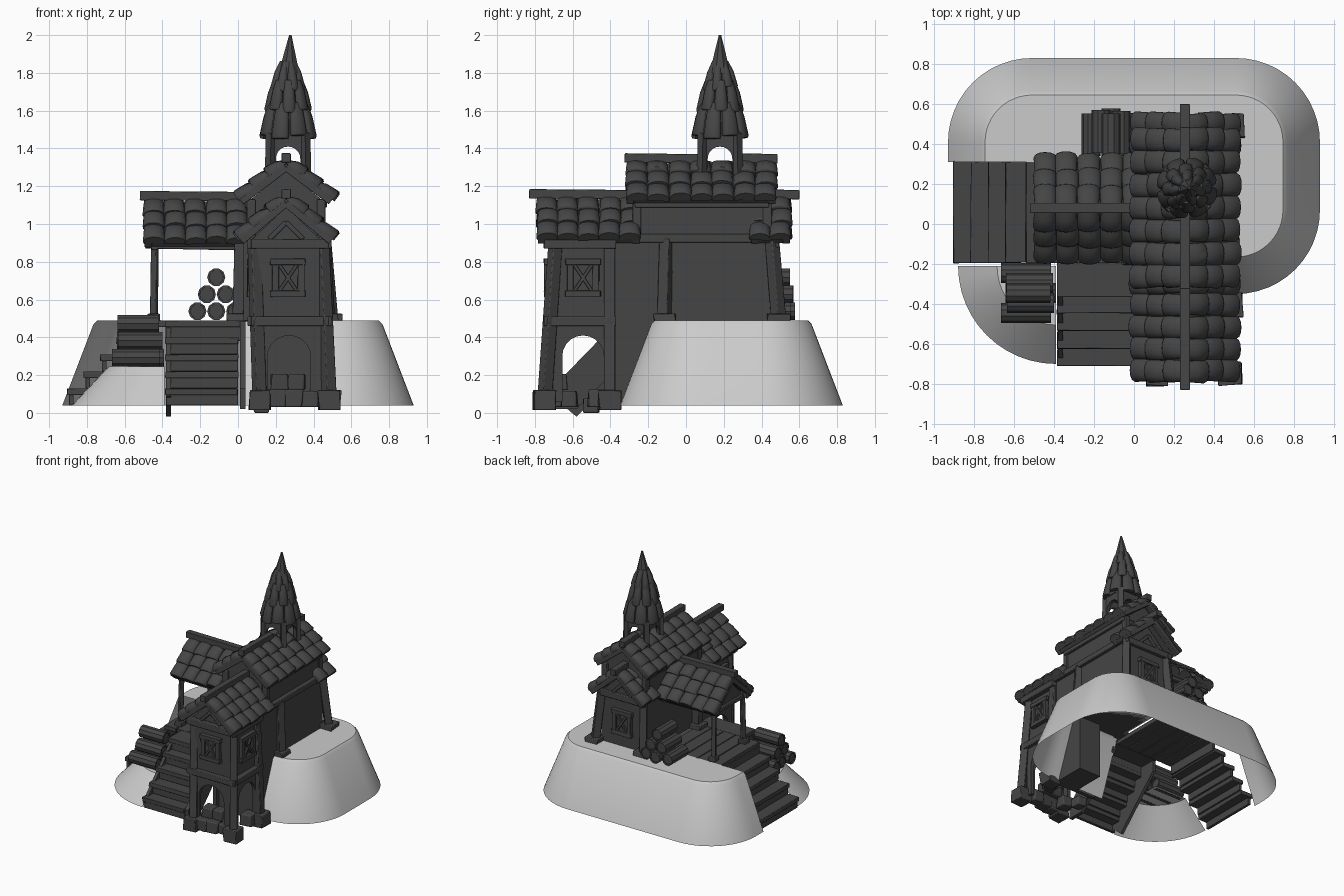
import bpy, bmesh, random
from math import sin, cos, pi, radians
from mathutils import Vector as V, Matrix

if "Cube" in bpy.data.objects:
    bpy.data.objects.remove(bpy.data.objects["Cube"])

random.seed(4)
I = Matrix.Identity(4)
dark = bpy.data.materials.new("dark")
dark.diffuse_color = (0.06, 0.06, 0.06, 1)
dark.use_nodes = True
dark.node_tree.nodes["Principled BSDF"].inputs["Base Color"].default_value = dark.diffuse_color


def finish(name, bm, mat=dark, bevel=0.0, angle=35):
    bmesh.ops.recalc_face_normals(bm, faces=bm.faces)
    me = bpy.data.meshes.new(name)
    bm.to_mesh(me)
    bm.free()
    me.shade_smooth()
    me.set_sharp_from_angle(angle=radians(angle))
    ob = bpy.data.objects.new(name, me)
    bpy.context.collection.objects.link(ob)
    if mat:
        me.materials.append(mat)
    if bevel:
        m = ob.modifiers.new("bevel", 'BEVEL')
        m.width, m.segments = bevel, 2
    return ob


def loft(bm, rings, closed=True, caps=True):
    rs = [[bm.verts.new(p) for p in r] for r in rings]
    n = len(rs[0])
    for a, b in zip(rs, rs[1:]):
        for i in range(n if closed else n - 1):
            j = (i + 1) % n
            bm.faces.new((a[i], a[j], b[j], b[i]))
    if caps:
        bm.faces.new(rs[0])
        bm.faces.new(rs[-1])
    return rs


def box(bm, x0, x1, y0, y1, z0, z1, M=I, jit=0.0):
    j = lambda: random.uniform(-jit, jit)
    loft(bm, [[M @ V((x + j(), y + j(), z)) for x, y in
               ((x0, y0), (x1, y0), (x1, y1), (x0, y1))] for z in (z0, z1)])


def beam(bm, p0, p1, w0, w1=None, n=4):
    p0, p1 = V(p0), V(p1)
    d = p1 - p0
    q = d.to_track_quat('Z', 'X' if abs(d.y) > abs(d.x) else 'Y')
    off = pi / n
    loft(bm, [[p + q @ V((w * cos(2*pi*i/n + off), w * sin(2*pi*i/n + off), 0)) for i in range(n)]
              for p, w in ((p0, w0 * .7), (p1, (w1 or w0) * .7))])


def extrude(bm, pts, d, M=I):
    # polygon in local x-z, given depth along local y
    loft(bm, [[M @ V((x, y, z)) for x, z in pts] for y in (0, d)])


def place(x, y, z, deg):
    return Matrix.Translation((x, y, z)) @ Matrix.Rotation(radians(deg), 4, 'Z')


def arch_panel(bm, w, h, aw, ah, M, d=0.03):
    r = aw / 2
    arc = [(r * cos(pi*i/10), ah - r + r * sin(pi*i/10)) for i in range(11)]
    extrude(bm, [(w/2, 0), (w/2, h), (-w/2, h), (-w/2, 0), (-r, 0)] + arc[::-1] + [(r, 0)], d, M)


def tile(bm, low, up, across, w0, w1, h):
    # rounded roof tile with a raised lower lip
    a = across.normalized()
    n = a.cross(up).normalized()
    if n.z < 0:
        n = -n
    rings = []
    for t, w, s in ((0, w0*.92, .85), (.08, w0, 1), (.6, (w0+w1)/2, .85), (1, w1, .4)):
        c = low + up * t
        rings.append([c + a * (w/2*cos(pi*i/6)) + n * (h*s*(.3 + .7*sin(pi*i/6))) for i in range(7)]
                     + [c - a*w/2, c + a*w/2])
    loft(bm, rings)


def roof(name, axis, c, half, ez, rz, t0, t1, cols, *ridges):
    P = (lambda s, t, z: V((c+s, t, z))) if axis == 'y' else (lambda s, t, z: V((t, c+s, z)))
    bm = bmesh.new()
    pts = [(-half, ez), (0, rz), (half, ez), (half-.02, ez-.02), (0, rz-.03), (-half+.02, ez-.02)]
    loft(bm, [[P(s, t, z) for s, z in pts] for t in (t0+.02, t1-.02)])
    finish(name + "_boards", bm)
    bm = bmesh.new()
    cw = (t1 - t0) / cols
    across = P(0, 1, 0) - P(0, 0, 0)
    for side in (-1, 1):
        slope = P(0, 0, rz) - P(side*half, 0, ez)
        for r in range(3):
            for k in range(cols):
                t = t0 + cw*(k+.5) + random.uniform(-.006, .006)
                f = r/3 - .02 + random.uniform(-.025, .025)
                low = P(side*half, t, ez) + slope*f
                tile(bm, low, slope * min(.42, 1-f), across + V((0, 0, random.uniform(-.05, .05))),
                     cw*1.06, cw*.92, .055)
    finish(name + "_tiles", bm, angle=50)
    bm = bmesh.new()
    for b0, b1 in ridges:
        beam(bm, P(0, b0, rz+.03), P(0, b1, rz+.025), .05)
    for t in (t0+.025, t1-.025):   # barge boards
        for s in (-1, 1):
            beam(bm, P(s*half*.97, t, ez-.01), P(0, t, rz-.02), .04)
    finish(name + "_ridge_and_barge", bm, bevel=.004)


# ---- hill: open shell, cut away at the front left for the stairs
def outline(r, z):
    p = [V((-.51-r, .31, z))]
    for cx, cy, a0 in ((-.51, .41, 180), (.51, .41, 90), (.51, .07, 0)):
        p += [V((cx + r*cos(radians(a0-7.5*i)), cy + r*sin(radians(a0-7.5*i)), z)) for i in range(13)]
    return p + [V((.02, .07-r, z))]


bm = bmesh.new()
rs = loft(bm, [outline(r, z) for r, z in ((.42, .04), (.255, .47), (.235, .49))], False, False)
bm.faces.new(rs[-1] + [bm.verts.new((.02, .31, .49))])
finish("hill", bm, None)

bm = bmesh.new()
rs = loft(bm, [[V((-.39 + r*cos(radians(180+7.5*i)), -.21 + r*sin(radians(180+7.5*i)), z)) for i in range(13)]
               for r, z in ((.49, .04), (.31, .23), (.295, .245))], False, False)
bm.faces.new(rs[-1] + [bm.verts.new((-.39, -.21, .245))])
finish("lower_ledge", bm, None)

# ---- deck and two flights of stairs
bm = bmesh.new()
for k in range(5):
    box(bm, -.54+k*.11, -.434+k*.11, -.195, .312, .455, .49, jit=.002)
box(bm, -.385, .04, -.365, -.195, .455, .49)
box(bm, -.385, .04, -.36, -.34, .38, .46)
for k in range(4):
    z, o = .13 + .09*k, .0875*k
    box(bm, -.385, .0, -.71+o, -.60+o, z-.035, z, jit=.003)
    box(bm, -.38, .0, -.70+o, -.675+o, z-.09, z-.03)
    box(bm, -.905+o, -.795+o, -.195, .312, z-.035, z, jit=.003)
    box(bm, -.895+o, -.87+o, -.19, .305, z-.09, z-.03)
box(bm, -.545, -.52, -.19, .305, .38, .46)
finish("deck_and_stairs", bm, bevel=.004)
bm = bmesh.new()
prof = [(-.71, .02), (-.71, .13), (-.36, .49), (-.2, .49), (-.2, .4), (-.58, .02)]
extrude(bm, prof, .03, place(.04, 0, 0, 90))
lower = [(x, z-.04) for x, z in prof[1:]]
extrude(bm, lower, .025, place(-.355, 0, 0, 90))
finish("stair_stringers", bm)

# ---- front tower: arches below, plain walls above
TX, TY = .27, -.545
bm = bmesh.new()
arch_panel(bm, .36, .42, .23, .35, place(TX, -.735, .06, 0))
arch_panel(bm, .32, .42, .22, .35, place(.465, TY, .06, 90))
arch_panel(bm, .32, .42, .22, .35, place(.075, TY, .06, -90))
box(bm, .08, .46, -.40, -.37, .04, .9)
box(bm, .08, .455, -.72, -.37, .46, .92)
finish("tower_walls", bm)

# ---- main house walls and gables
bm = bmesh.new()
box(bm, .03, .455, -.38, .46, .49, .93)
box(bm, .25, .45, -.38, -.1, .04, .5)
box(bm, .06, .45, -.25, .42, .9, 1.13)
for y, z, h in ((-.71, .9, .19), (.44, .9, .19), (-.25, 1.12, .16), (.4, 1.12, .16)):
    extrude(bm, [(-.2, z), (.2, z), (0, z+h)], .025, place(.255, y, 0, 0))
extrude(bm, [(-.2, .89), (.2, .89), (0, 1.09)], .02, place(-.42, .08, 0, 90))
finish("house_walls", bm)

# ---- timber posts with base blocks, and beams
bm = bmesh.new()
for bx, by, tx, ty, z0 in ((.115, -.75, .085, -.69, .05), (.485, -.75, .445, -.69, .05),
                           (.485, -.405, .445, -.405, .05), (.475, -.115, .455, -.105, .5),
                           (.49, .49, .455, .455, .5), (.05, .49, .07, .455, .5),
                           (.0, -.15, .01, -.15, .5), (-.445, -.12, -.44, -.11, .5),
                           (-.445, .27, -.44, .26, .5)):
    w = .035 if bx < -.4 else .06
    beam(bm, (bx, by, z0), (tx, ty, .92), w, w*.95)
    s = w*.95
    zb = .015 if z0 < .1 else .485
    box(bm, bx-s, bx+s, by-s, by+s, zb, zb + (.105 if z0 < .1 else .04), jit=.008)
for z in (.485, .895):
    w = .05
    beam(bm, (.07, -.73, z), (.48, -.73, z), w)
    beam(bm, (.47, -.75, z), (.47, -.37, z), w)
    beam(bm, (.075, -.75, z), (.075, -.37, z), w)
for z, y0, y1, x in ((.925, -.37, .47, .46), (1.11, -.27, .44, .45)):
    for xx in (x, .51 - x):
        beam(bm, (xx, y0, z), (xx, y1, z), .045)
beam(bm, (.04, .465, .9), (.48, .465, .9), .05)
for y in (-.12, .27):
    beam(bm, (-.49, y, .89), (.02, y, .88), .04)
beam(bm, (-.44, -.14, .88), (-.44, .29, .88), .035)
for y in (-.26, .43):
    for x in (.07, .44):
        beam(bm, (x, y, .92), (x, y, 1.13), .045)
for y in (-.72, .47):   # gable braces
    for s in (-1, 1):
        beam(bm, (.255+s*.09, y, .92), (.255, y, 1.01), .025)
finish("timber_frame", bm, bevel=.005)


# ---- windows with crossed bars
def window(bm, M, w=.17, h=.2):
    w, h = w/2, h/2
    box(bm, -w+.02, w-.02, -.008, .02, -h, h, M)
    for s in (-1, 1):
        box(bm, s*(w-.017)-.017, s*(w-.017)+.017, -.025, .02, -h, h, M, .003)
        box(bm, -w-.008, w+.008, -.028, .02, s*(h-.015)-.017, s*(h-.015)+.017, M, .003)
        beam(bm, M @ V((-s*.05, -.014, -.075)), M @ V((s*.05, -.014, .075)), .018)


bm = bmesh.new()
window(bm, place(.265, -.725, .715, 0))
window(bm, place(.46, TY, .715, 90))
window(bm, place(.255, .465, .69, 180))
window(bm, place(.075, TY, .715, -90))
finish("windows", bm, bevel=.003)

# ---- rubble blocks under the tower
bm = bmesh.new()
for x, y, z, s in ((.2, -.73, .03, .05), (.29, -.72, .03, .05), (.38, -.70, .03, .045), (.22, -.68, .12, .045),
                   (.31, -.67, .12, .045), (.12, -.5, .0, .04), (.43, -.47, .03, .05), (.16, -.62, .03, .045)):
    box(bm, x-s, x+s, y-s, y+s, z, z+s*1.9, jit=.008)
finish("rubble_blocks", bm, bevel=.008)

# ---- tiled roofs
roof("front_roof", 'y', .255, .245, .92, 1.13, -.79, -.24, 5, (-.83, -.24))
roof("upper_roof", 'y', .255, .245, 1.13, 1.32, -.32, .48, 7, (-.325, .07), (.29, .485))
roof("back_roof", 'y', .255, .245, .92, 1.13, .34, .555, 2, (.34, .6))
roof("deck_roof", 'x', .08, .245, .90, 1.12, -.5, .05, 5, (-.52, .06))

# ---- bell turret
SX, SY = .265, .18
bm = bmesh.new()
for deg, ox, oy in ((0, 0, -.1), (90, .1, 0), (180, 0, .1), (270, -.1, 0)):
    arch_panel(bm, .205, .3, .13, .22, place(SX+ox, SY+oy, 1.19, deg), .025)
for sx in (-.09, .09):
    for sy in (-.09, .09):
        beam(bm, (SX+sx*1.08, SY+sy*1.08, 1.15), (SX+sx, SY+sy, 1.48), .04)
finish("turret_walls", bm)

bm = bmesh.new()
beam(bm, (SX, SY, 1.46), (SX, SY, 1.83), .165, .05, n=8)
for r0, r1, z0, z1, n in ((.135, .09, 1.46, 1.64, 8), (.105, .065, 1.59, 1.76, 8), (.075, .03, 1.71, 1.86, 7)):
    for k in range(n):
        a = 2*pi*k/n + z0*3
        d = V((cos(a), sin(a), 0))
        low = V((SX, SY, z0 + random.uniform(-.012, .012))) + d*(r0-.012)
        tile(bm, low, V((SX, SY, z1)) + d*r1 - low, V((-d.y, d.x, 0)), r0*5.6/n, r1*5.6/n, .035)
finish("turret_tiles", bm, angle=50)
bm = bmesh.new()
beam(bm, (SX+.005, SY, 1.80), (SX+.012, SY, 2.0), .085, .01, n=8)
finish("turret_cap", bm)


# ---- log piles
def log(bm, p0, p1, r):
    p0, p1 = V(p0), V(p1)
    q = (p1-p0).to_track_quat('Z', 'Y')
    ring = lambda t, s: [p0.lerp(p1, t) + q @ V((s*cos(pi*i/5), s*sin(pi*i/5), 0)) for i in range(10)]
    loft(bm, [ring(*a) for a in ((.03, r*.68), (.03, r*.78), (0, r*.8), (.0, r),
                                 (1, r), (1, r*.8), (.97, r*.78), (.97, r*.68))])


bm = bmesh.new()
for row in range(3):
    for k in range(3-row):
        c = k - (2-row)/2
        e = random.uniform(-.02, .02)
        log(bm, (-.115+c*.1, .35+e, .538+row*.09), (-.115+c*.1, .565+e, .538+row*.09), .048)
        log(bm, (-.655+row*.015+e, -.345+c*.1, .292+row*.09), (-.405+e, -.345+c*.1, .292+row*.09), .05)
finish("log_piles", bm)
